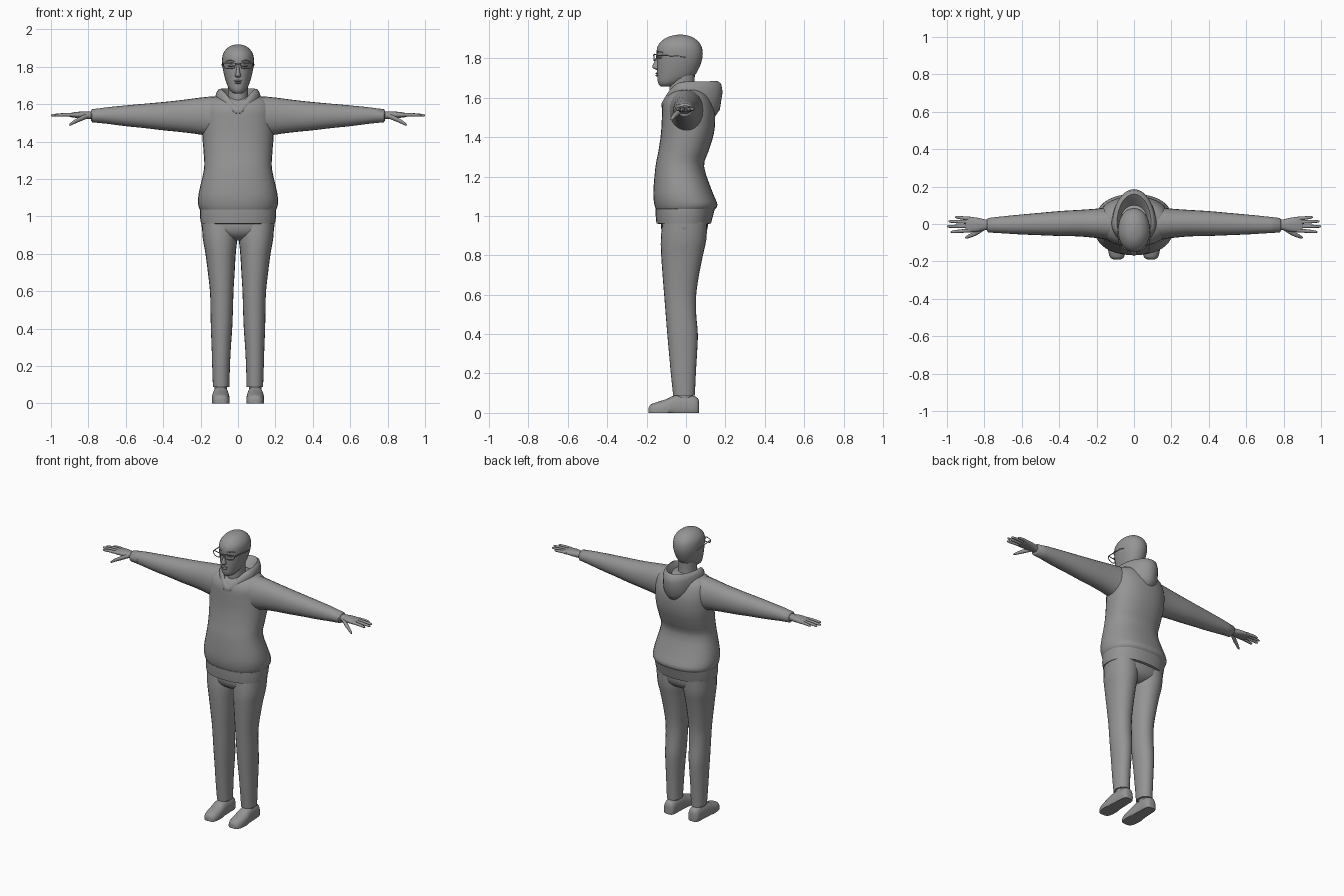
import bpy, bmesh, math
from mathutils import Vector

grey = bpy.data.materials.new("plain grey")
grey.diffuse_color = (0.3, 0.3, 0.3, 1)


def finish(name, bm, mirror=False, angle=50):
    bmesh.ops.recalc_face_normals(bm, faces=bm.faces)
    me = bpy.data.meshes.new(name)
    bm.to_mesh(me)
    bm.free()
    me.materials.append(grey)
    me.shade_smooth()
    me.set_sharp_from_angle(angle=math.radians(angle))
    ob = bpy.data.objects.new(name, me)
    bpy.context.collection.objects.link(ob)
    if mirror:
        ob.modifiers.new("mirror", 'MIRROR').use_mirror_merge = False
    return ob


def smooth_rings(rings, steps):
    """Catmull-Rom interpolation between cross-sections."""
    out = []
    for i in range(len(rings) - 1):
        p = [rings[max(0, min(len(rings) - 1, i + k))] for k in (-1, 0, 1, 2)]
        for s in range(steps):
            t = s / steps
            out.append([0.5 * (2 * b + (c - a) * t + (2 * a - 5 * b + 4 * c - d) * t * t
                               + (3 * b - a - 3 * c + d) * t ** 3) for a, b, c, d in zip(*p)])
    return out + [list(rings[-1])]


def loft(name, axis, rings, power=2.0, steps=3, sides=24, mirror=False, floor=False):
    """Rings are (position, a0, a1, b0, b1): extents on the two other axes."""
    bm = bmesh.new()
    loops = []
    for t, a0, a1, b0, b1 in smooth_rings(rings, steps):
        loop = []
        for k in range(sides):
            w = 2 * math.pi * k / sides
            c, s = math.cos(w), math.sin(w)
            a = (a0 + a1) / 2 + (a1 - a0) / 2 * math.copysign(abs(c) ** (2 / power), c)
            b = (b0 + b1) / 2 + (b1 - b0) / 2 * math.copysign(abs(s) ** (2 / power), s)
            co = {'X': (t, a, b), 'Y': (a, t, b), 'Z': (a, b, t)}[axis]
            if floor:
                co = (co[0], co[1], max(co[2], 0))
            loop.append(bm.verts.new(co))
        loops.append(loop)
    for l0, l1 in zip(loops, loops[1:]):
        for k in range(sides):
            j = (k + 1) % sides
            bm.faces.new((l0[k], l0[j], l1[j], l1[k]))
    bm.faces.new(loops[0])
    bm.faces.new(loops[-1])
    return finish(name, bm, mirror)


def column(name, rows, **kw):
    """Upright loft, symmetric in x: rows are (z, half width, front y, back y)."""
    return loft(name, 'Z', [(z, -w, w, f, b) for z, w, f, b in rows], **kw)


def digit(name, points, radii):
    """Tapered finger running outward."""
    loft(name, 'X', [(x, y - r, y + r, z - r, z + r) for (x, y, z), r in zip(points, radii)],
         steps=2, sides=10, mirror=True)


def wire(name, points, cyclic=False, mirror=True, r=0.0028):
    cu = bpy.data.curves.new(name, 'CURVE')
    cu.dimensions = '3D'
    cu.bevel_depth = r
    cu.bevel_resolution = 1
    cu.use_fill_caps = True
    for side in ((1, -1) if mirror else (1,)):
        sp = cu.splines.new('POLY')
        sp.points.add(len(points) - 1)
        for p, (x, y, z) in zip(sp.points, points):
            p.co = (side * x, y, z, 1)
        sp.use_cyclic_u = cyclic
    cu.materials.append(grey)
    bpy.context.collection.objects.link(bpy.data.objects.new(name, cu))


# Sweater body and hem band
column("sweater_body", [
    (1.025, .195, -.148, .135), (1.055, .212, -.16, .16), (1.12, .211, -.166, .135), (1.25, .182, -.155, .092),
    (1.33, .183, -.14, .115), (1.42, .19, -.127, .142), (1.51, .192, -.122, .148), (1.57, .188, -.118, .135),
    (1.61, .172, -.098, .115), (1.635, .14, -.065, .085), (1.645, .09, -.04, .06)], power=2.3, sides=32)
column("hem_band", [(.96, .19, -.14, .118), (.962, .198, -.15, .127), (1.0, .204, -.154, .137),
                    (1.036, .204, -.155, .146), (1.04, .195, -.145, .135)], power=2.3, steps=1, sides=32)

# Sleeves and cuffs
loft("sleeve", 'X', [
    (.06, -.085, .09, 1.43, 1.638), (.13, -.085, .09, 1.422, 1.641), (.2, -.075, .082, 1.437, 1.635),
    (.3, -.066, .075, 1.45, 1.622), (.4, -.064, .069, 1.46, 1.611), (.5, -.06, .06, 1.472, 1.602),
    (.6, -.056, .051, 1.482, 1.593), (.7, -.05, .041, 1.495, 1.583), (.74, -.047, .036, 1.501, 1.577)],
    power=2.1, mirror=True)
loft("cuff", 'X', [(.715, -.04, .03, 1.51, 1.57), (.72, -.049, .039, 1.497, 1.58), (.78, -.045, .032, 1.503, 1.573),
                   (.785, -.038, .026, 1.51, 1.566)], steps=1, mirror=True)

# Hands
loft("palm", 'X', [(.765, -.028, .02, 1.518, 1.56), (.8, -.033, .025, 1.52, 1.56), (.84, -.042, .034, 1.524, 1.56),
                   (.88, -.044, .038, 1.528, 1.556), (.9, -.04, .034, 1.532, 1.551)],
     power=2.4, sides=16, mirror=True)
for label, y0, y1, tip in (("index", -.034, -.042, .98), ("middle", -.012, -.013, 1.0),
                           ("ring", .01, .014, .992), ("little", .028, .036, .958)):
    digit(label + "_finger", [(.87, y0, 1.542), ((.87 + tip) / 2, (y0 + y1) / 2, 1.543),
                              (tip - .01, y1, 1.54), (tip, y1, 1.54)], (.0105, .0095, .007, .002))
digit("thumb", [(.8, -.02, 1.538), (.84, -.045, 1.522), (.875, -.062, 1.505), (.895, -.071, 1.493),
                (.903, -.073, 1.489)], (.014, .014, .011, .008, .002))

# Trousers
column("trouser_seat", [(.87, .03, -.06, .05), (.89, .12, -.1, .085), (.92, .185, -.122, .105),
                        (.96, .194, -.128, .112), (1.0, .19, -.12, .11)], power=2.3)
loft("trouser_leg", 'Z', [
    (.088, .046, .134, -.065, .045), (.2, .043, .138, -.077, .05), (.3, .038, .141, -.086, .056),
    (.4, .031, .145, -.095, .06), (.5, .027, .147, -.103, .052), (.6, .024, .15, -.111, .052),
    (.7, .018, .161, -.119, .066), (.8, .012, .174, -.126, .086), (.88, .004, .188, -.128, .103),
    (.97, .002, .194, -.12, .108)], power=2.15, mirror=True)

# Shoes and ankles
loft("shoe", 'Y', [
    (-.19, .075, .108, -.01, .025), (-.18, .056, .126, -.03, .042), (-.15, .046, .137, -.035, .054),
    (-.1, .045, .14, -.035, .07), (-.06, .048, .137, -.035, .088), (0, .05, .133, -.035, .092),
    (.04, .052, .13, -.035, .086), (.06, .06, .122, -.03, .074), (.067, .075, .107, -.01, .055)],
    power=2.5, mirror=True, floor=True)
loft("ankle", 'Z', [(.05, .058, .125, -.052, .036), (.12, .058, .125, -.052, .036)], steps=1, mirror=True)

# Head and neck
column("neck", [(1.56, .06, -.08, .06), (1.64, .054, -.085, .045), (1.73, .054, -.08, .045)])
column("head", [
    (1.656, .014, -.122, -.075), (1.662, .03, -.134, -.05), (1.68, .047, -.143, -.01), (1.71, .061, -.146, .04),
    (1.75, .073, -.147, .066), (1.8, .083, -.147, .083), (1.84, .085, -.149, .084), (1.87, .079, -.139, .074),
    (1.895, .062, -.115, .052), (1.912, .038, -.083, .022), (1.92, .008, -.042, -.015)], power=2.1, sides=32)

# Facial features
loft("nose", 'Z', [(1.742, -.008, .008, -.152, -.13), (1.75, -.016, .016, -.167, -.13),
                   (1.76, -.014, .014, -.171, -.13), (1.785, -.008, .008, -.16, -.13),
                   (1.815, -.006, .006, -.148, -.13)], steps=2, sides=12)
for name, z, w in (("upper_lip", 1.724, .024), ("lower_lip", 1.713, .02)):
    loft(name, 'X', [(-w, -.139, -.13, z - .001, z + .001), (-w / 2, -.151, -.13, z - .004, z + .005),
                     (0, -.156, -.13, z - .006, z + .005), (w / 2, -.151, -.13, z - .004, z + .005),
                     (w, -.139, -.13, z - .001, z + .001)], steps=2, sides=10)
loft("eyebrow", 'X', [(.018, -.149, -.13, 1.826, 1.83), (.04, -.143, -.12, 1.831, 1.837),
                      (.064, -.121, -.1, 1.827, 1.83)], sides=8, mirror=True)
loft("eye", 'X', [(.02, -.145, -.13, 1.803, 1.805), (.036, -.146, -.12, 1.798, 1.811),
                  (.054, -.13, -.11, 1.802, 1.805)], sides=10, mirror=True)

# Glasses
wire("glasses_rim", [(.013, -.163, 1.818), (.045, -.161, 1.821), (.077, -.15, 1.819), (.079, -.15, 1.806),
                     (.068, -.154, 1.792), (.04, -.162, 1.789), (.02, -.163, 1.793)], cyclic=True)
wire("glasses_bridge", [(-.014, -.163, 1.812), (0, -.166, 1.815), (.014, -.163, 1.812)], mirror=False)
wire("glasses_temple", [(.078, -.15, 1.815), (.084, -.08, 1.813), (.086, -.02, 1.81), (.083, 0, 1.803)])


# Hood lying on the back, open in a V at the front
def hood():
    # half width, front y, back y, front z, side z, back z, back sharpness
    rows = [(.1, -.1, .1, 1.54, 1.60, 1.49, 1.2), (.118, -.124, .145, 1.55, 1.628, 1.5, 1.2),
            (.12, -.126, .172, 1.562, 1.645, 1.54, 1.3), (.114, -.122, .186, 1.576, 1.665, 1.63, 1.6),
            (.103, -.114, .178, 1.588, 1.68, 1.672, 2), (.092, -.106, .16, 1.592, 1.682, 1.685, 2),
            (.08, -.098, .135, 1.585, 1.665, 1.665, 2), (.066, -.088, .08, 1.57, 1.62, 1.6, 2)]
    bm, loops, sides = bmesh.new(), [], 40
    for w, yf, yb, zf, zs, zb, p in rows:
        loop = []
        for k in range(sides):
            a = 2 * math.pi * k / sides
            c, s = math.cos(a), math.sin(a)
            z = zs + (zb - zs) * s ** p if s > 0 else zs + (zf - zs) * abs(s) ** 2.5
            x = w * c * (1 - .3 * max(0, -s) ** 2)
            loop.append(bm.verts.new((x, s * (yb if s > 0 else -yf), z)))
        loops.append(loop)
    for l0, l1 in zip(loops, loops[1:]):
        for k in range(sides):
            j = (k + 1) % sides
            bm.faces.new((l0[k], l0[j], l1[j], l1[k]))
    finish("hood", bm)


hood()
